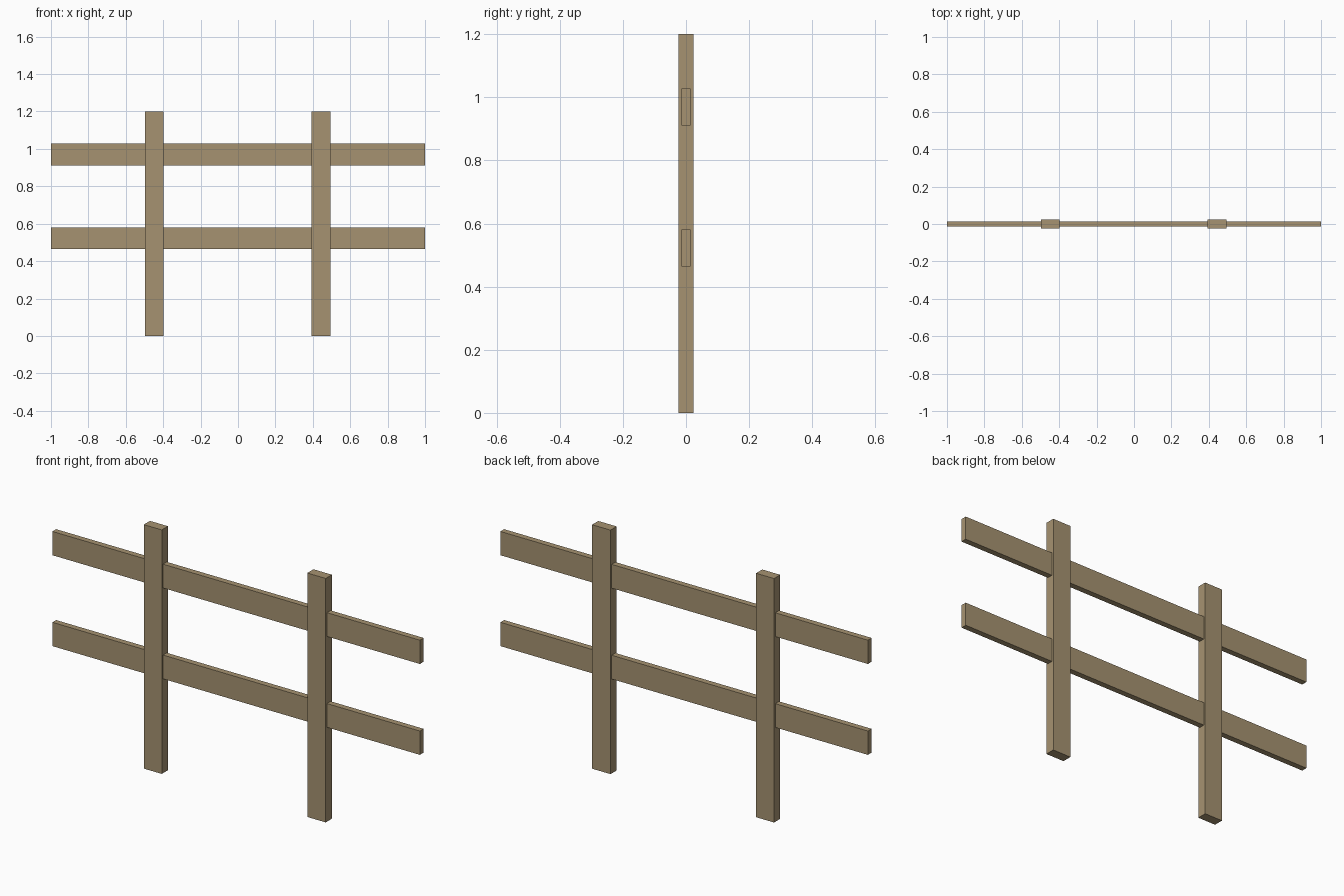
import bpy
import bmesh
from mathutils import Vector

if "Cube" in bpy.data.objects:
    bpy.data.objects.remove(bpy.data.objects["Cube"])

wood = bpy.data.materials.new("weathered_wood")
wood.diffuse_color = (0.38, 0.29, 0.165, 1.0)
wood.use_nodes = True
wood.node_tree.nodes["Principled BSDF"].inputs["Base Color"].default_value = wood.diffuse_color


def beam(name, low, high):
    """Square-edged timber between two opposite corners."""
    low, high = Vector(low), Vector(high)
    bm = bmesh.new()
    bmesh.ops.create_cube(bm, size=1.0)
    bmesh.ops.scale(bm, vec=high - low, verts=bm.verts)
    mesh = bpy.data.meshes.new(name)
    bm.to_mesh(mesh)
    bm.free()
    mesh.materials.append(wood)
    obj = bpy.data.objects.new(name, mesh)
    obj.location = (low + high) / 2
    bpy.context.collection.objects.link(obj)
    return obj


# Upright posts
for name, x0, x1 in (("left_post", -0.496, -0.398), ("right_post", 0.394, 0.494)):
    beam(name, (x0, -0.024, 0.0), (x1, 0.024, 1.2))

# Horizontal rails running through the posts
for name, z0, z1 in (("lower_rail", 0.464, 0.581), ("upper_rail", 0.911, 1.028)):
    beam(name, (-1.0, -0.0145, z0), (1.0, 0.0145, z1))
